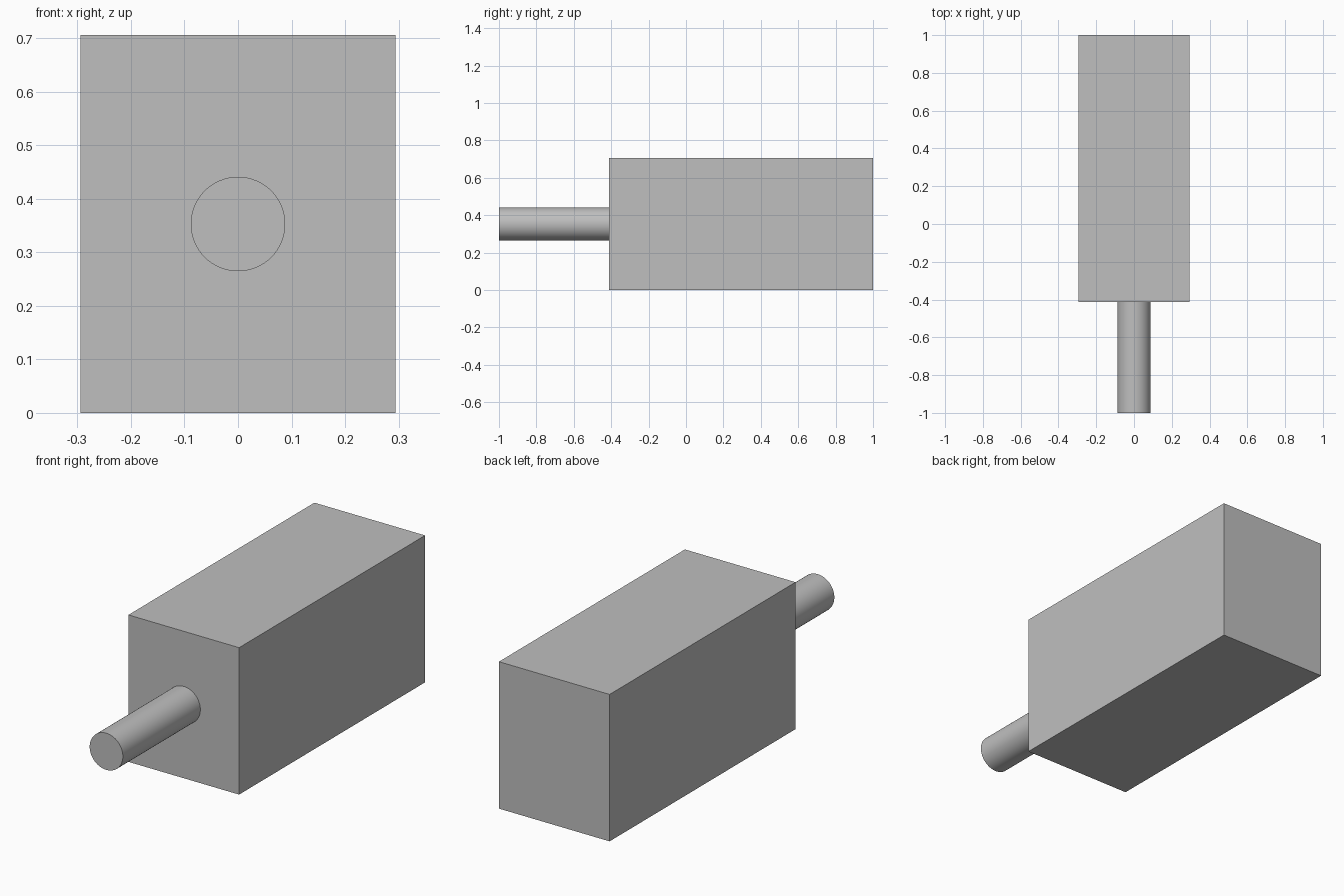
import bpy
import math

cube = bpy.data.objects.get("Cube")
if cube:
    bpy.data.objects.remove(cube, do_unlink=True)

UNIT = 2 / 17           # the whole model is 17 units long
WIDTH, LENGTH, HEIGHT = 5 * UNIT, 12 * UNIT, 6 * UNIT
SHAFT_LENGTH, SHAFT_RADIUS = 5 * UNIT, 0.75 * UNIT

# Single grey finish
grey = bpy.data.materials.new("plain grey")
grey.use_nodes = True
colour = (0.52, 0.52, 0.52, 1)
grey.diffuse_color = colour
grey.node_tree.nodes["Principled BSDF"].inputs["Base Color"].default_value = colour


def finish(name):
    part = bpy.context.object
    part.name = part.data.name = name
    bpy.ops.object.transform_apply(location=False, rotation=True, scale=True)
    part.data.materials.append(grey)
    return part


# Rectangular housing
bpy.ops.mesh.primitive_cube_add(size=1, location=(0, 1 - LENGTH / 2, HEIGHT / 2))
bpy.context.object.scale = (WIDTH, LENGTH, HEIGHT)
finish("housing")

# Round shaft out of the front face
bpy.ops.mesh.primitive_cylinder_add(
    vertices=64, radius=SHAFT_RADIUS, depth=SHAFT_LENGTH,
    location=(0, -1 + SHAFT_LENGTH / 2, HEIGHT / 2), rotation=(math.pi / 2, 0, 0))
finish("shaft")
bpy.ops.object.shade_smooth_by_angle(angle=math.radians(30))
